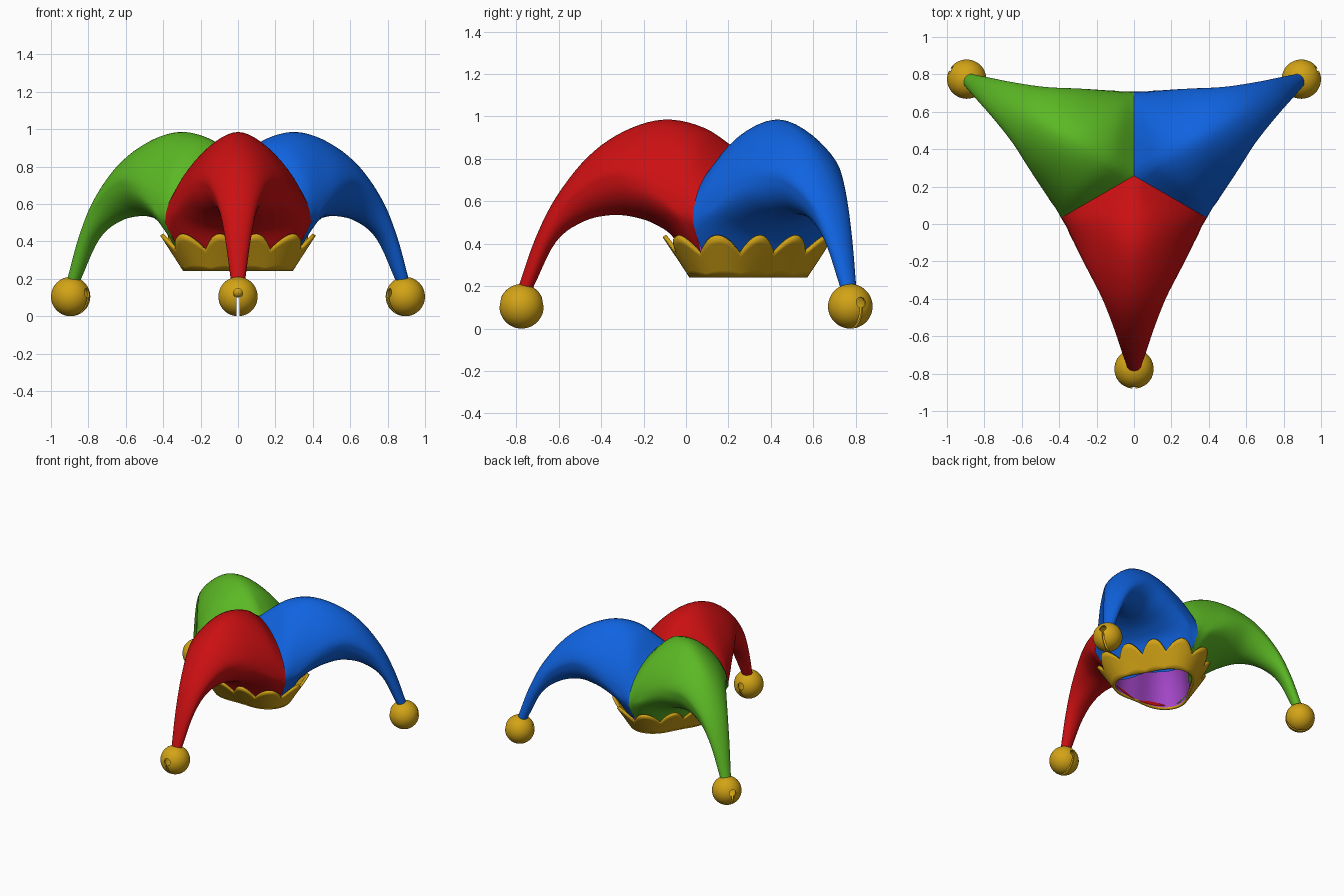
import bpy, bmesh, math
from mathutils import Vector

if "Cube" in bpy.data.objects:
    bpy.data.objects.remove(bpy.data.objects["Cube"])

AXIS = Vector((0, 0.258, 0))          # three-fold symmetry axis of the hat


def material(name, rgb):
    m = bpy.data.materials.new(name)
    m.diffuse_color = (*rgb, 1)
    m.use_nodes = True
    m.node_tree.nodes["Principled BSDF"].inputs["Base Color"].default_value = m.diffuse_color
    return m


RED = material("red", (0.60, 0.005, 0.006))
BLUE = material("blue", (0.005, 0.125, 0.75))
GREEN = material("green", (0.105, 0.48, 0.018))
GOLD = material("gold", (0.65, 0.37, 0.008))
PURPLE = material("purple", (0.36, 0.06, 0.56))


def grid_mesh(name, rows, mat, closed=False):
    """Skin a grid of points into a smooth mesh."""
    bm = bmesh.new()
    vs = [[bm.verts.new(p) for p in r] for r in rows]
    n = len(rows[0])
    for a, b in zip(vs, vs[1:]):
        for j in range(n if closed else n - 1):
            k = (j + 1) % n
            bm.faces.new((a[j], a[k], b[k], b[j]))
    bmesh.ops.remove_doubles(bm, verts=bm.verts, dist=1e-5)
    bmesh.ops.recalc_face_normals(bm, faces=bm.faces)
    me = bpy.data.meshes.new(name)
    bm.to_mesh(me)
    bm.free()
    me.materials.append(mat)
    return me


def place(name, me, angle=0, loc=AXIS, smooth=40):
    ob = bpy.data.objects.new(name, me)
    bpy.context.collection.objects.link(ob)
    ob.location = loc
    ob.rotation_euler.z = angle
    bpy.ops.object.select_all(action='DESELECT')
    ob.select_set(True)
    bpy.context.view_layer.objects.active = ob
    bpy.ops.object.shade_smooth_by_angle(angle=math.radians(smooth))
    return ob


def bezier(a, b, c, d, t):
    s = 1 - t
    return a * s**3 + b * 3 * s * s * t + c * 3 * s * t * t + d * t**3


def spline(pts, t):
    """Catmull-Rom through pts, t in 0..len-1."""
    i = min(int(t), len(pts) - 2)
    f = t - i
    b, c = pts[i], pts[i + 1]
    a = pts[i - 1] if i else b * 2 - c
    d = pts[i + 2] if i + 2 < len(pts) else c * 2 - b
    return bezier(b, b + (c - a) / 6, c - (d - b) / 6, c, f)


# Horn stations: top (u,z), widest (u,v,z), bottom (u,z), centre u, roundness of the top
STATIONS = [
    ((0.00, .83), (.225, .390, .50), (.23, .25), 0.00, .55),
    ((0.17, .945), (.28, .358, .55), (.31, .42), .18, .46),
    ((0.36, .985), (.37, .315, .615), (.40, .49), .37, .38),
    ((0.55, .93), (.49, .255, .68), (.50, .525), .50, .40),
    ((0.72, .81), (.64, .175, .70), (.61, .535), .64, .47),
    ((0.87, .62), (.80, .110, .60), (.74, .505), .80, .55),
    ((0.97, .42), (.92, .070, .42), (.87, .41), .92, .55),
    ((1.05, .19), (1.015, .038, .19), (.98, .19), 1.015, .55)]


def section_controls(i):
    t, w, b, cu, k = STATIONS[i]
    T, W, B = Vector((t[0], 0, t[1])), Vector(w), Vector((b[0], 0, b[1]))
    C, D = Vector((cu, 0, w[2])), Vector((w[0], 0, w[2]))
    K1, K2 = W + (B - D) * .55, B + (W - D) * .55
    if i == 0:                        # base follows the seam down to the hem
        K1, K2 = Vector((.14, .26, .22)), Vector((.20, .20, .235))
    return T, T + (W - C) * k, W + (T - C) * k, W, K1, K2, B


controls = list(zip(*[section_controls(i) for i in range(len(STATIONS))]))
rows = []
SUB, ARC = 5, 14
for r in range((len(STATIONS) - 1) * SUB + 1):
    T, A1, A2, W, K1, K2, B = [spline(c, r / SUB) for c in controls]
    half = [bezier(T, A1, A2, W, j / ARC) for j in range(ARC)]
    half += [bezier(W, K1, K2, B, j / ARC) for j in range(ARC + 1)]
    rows.append(half + [Vector((p.x, -p.y, p.z)) for p in half[-2:0:-1]])

HORNS = [("front", -90, RED), ("right", 30, BLUE), ("left", 150, GREEN)]
for side, deg, mat in HORNS:
    place(side + "_horn", grid_mesh(side + "_horn", rows, mat, True),
          math.radians(deg), smooth=60)

# Gold scalloped hem: twelve teeth flaring outward
N = 144


def ring(func):
    out = []
    for i in range(N):
        a = math.tau * i / N
        phi = a - math.radians(30)
        rad, z = func(phi)
        out.append(Vector((rad * math.cos(a), rad * math.sin(a), z)))
    return out


def hem_radius(phi, f):
    c = math.cos(3 * phi)
    low, high = .2775 - .0375 * c, .405 - .035 * c
    return low + (high - low) * f


def hem_row(g):
    def func(phi):
        f = g * (.58 + .42 * abs(math.sin(6 * phi)))
        return hem_radius(phi, f), .242 + .19 * f
    return ring(func)


hem = place("hem", grid_mesh("hem", [hem_row(g / 6) for g in range(7)], GOLD, True))
sol = hem.modifiers.new("thickness", 'SOLIDIFY')
sol.thickness, sol.offset = .018, -1

# Purple lining inside the opening
lining = [ring(lambda phi, s=s, z=z: (s * hem_radius(phi, 0), z))
          for s, z in [(.95, .255), (.93, .35), (.85, .5), (.6, .62), (.3, .68), (0, .70)]]
place("lining", grid_mesh("lining", lining, PURPLE, True), smooth=60)

# Bell: hollow ball with a keyhole slot running under it
bm = bmesh.new()
bmesh.ops.create_uvsphere(bm, u_segments=48, v_segments=24, radius=.105)
bell_me = bpy.data.meshes.new("bell")
bm.to_mesh(bell_me)
bm.free()
bell_me.materials.append(GOLD)
proto = place("bell_blank", bell_me, loc=(0, 0, 0))
m = proto.modifiers.new("wall", 'SOLIDIFY')
m.thickness, m.offset = .012, -1
bpy.ops.mesh.primitive_cube_add(size=1, location=(0, 0, -.055))
slot = bpy.context.object
slot.scale = (.3, .014, .14)
bpy.ops.mesh.primitive_cylinder_add(vertices=24, radius=.025, depth=.3,
                                    location=(0, 0, .018), rotation=(0, math.pi / 2, 0))
hole = bpy.context.object
for cutter in (slot, hole):
    cutter.hide_render = True
    b = proto.modifiers.new("cut", 'BOOLEAN')
    b.operation, b.object, b.solver = 'DIFFERENCE', cutter, 'EXACT'
bpy.context.view_layer.update()
cut_bell = bpy.data.meshes.new_from_object(
    proto.evaluated_get(bpy.context.evaluated_depsgraph_get()))
cut_bell.materials.clear()
cut_bell.materials.append(GOLD)
cut_bell.polygons.foreach_set("material_index", [0] * len(cut_bell.polygons))
for helper in (proto, slot, hole):
    bpy.data.objects.remove(helper)

# Small pellet inside each bell
bm = bmesh.new()
bmesh.ops.create_uvsphere(bm, u_segments=16, v_segments=10, radius=.03)
pellet = bpy.data.meshes.new("pellet")
bm.to_mesh(pellet)
bm.free()
pellet.materials.append(GOLD)

for side, deg, _ in HORNS:
    a = math.radians(deg)
    spot = AXIS + Vector((1.033 * math.cos(a), 1.033 * math.sin(a), .105))
    place(side + "_bell", cut_bell.copy(), a, spot)
    place(side + "_pellet", pellet.copy(), a, spot + Vector((0, 0, .025)))
